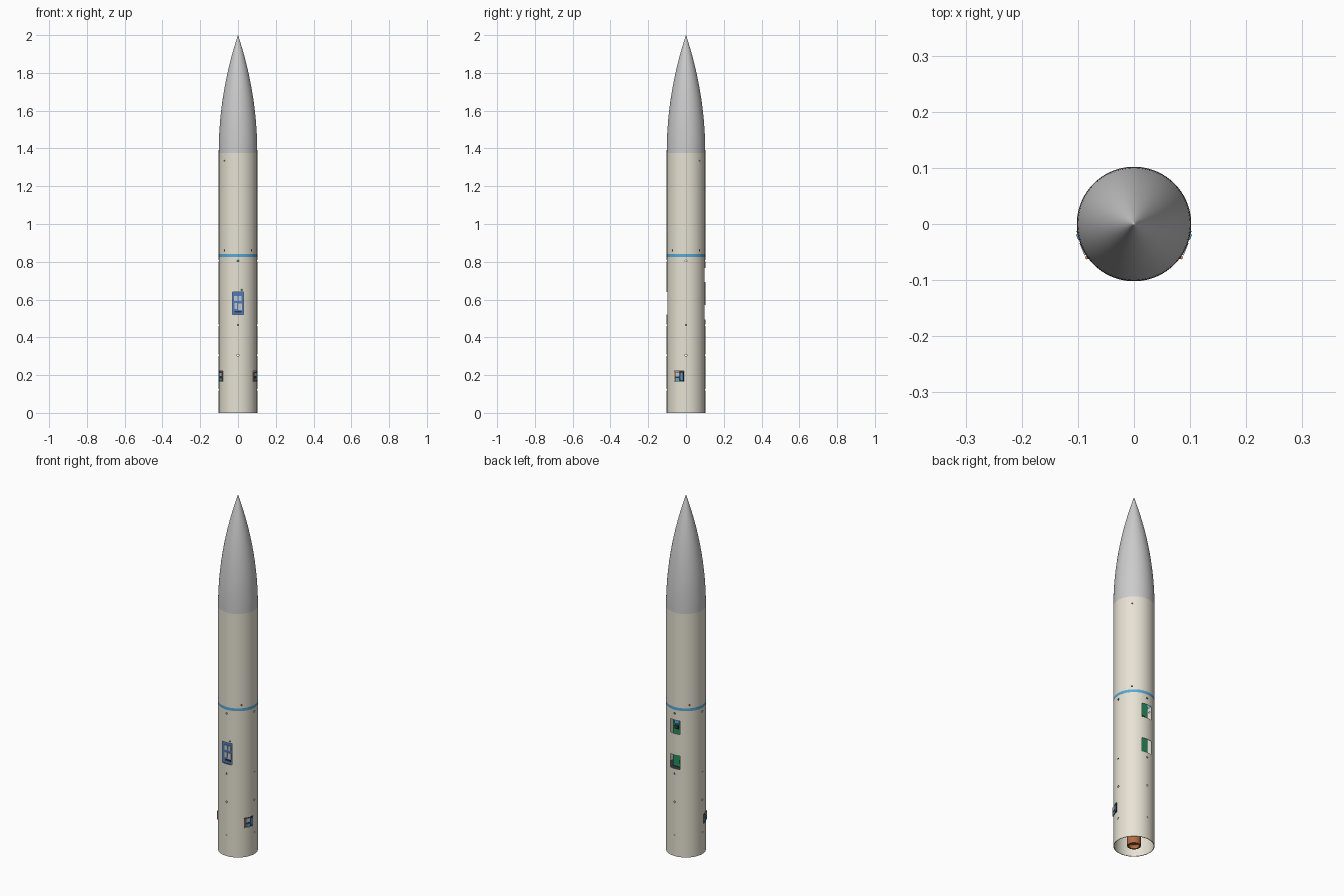
import bpy, bmesh
from math import radians, cos, sin, pi, sqrt
from mathutils import Matrix

if "Cube" in bpy.data.objects:
    bpy.data.objects.remove(bpy.data.objects["Cube"])

R, WALL, SEG = 0.102, 0.003, 96
MATS = {}
COLOURS = {
    "cream": (0.80, 0.76, 0.65, 1), "blue": (0.10, 0.40, 0.68, 1),
    "board_blue": (0.08, 0.20, 0.50, 1), "green": (0.02, 0.28, 0.11, 1),
    "dark": (0.03, 0.04, 0.05, 1), "copper": (0.45, 0.16, 0.06, 1),
    "orange": (0.75, 0.25, 0.10, 1), "silver": (0.55, 0.58, 0.62, 1),
}


def paint(ob, colour):
    if colour:
        if colour not in MATS:
            MATS[colour] = bpy.data.materials.new(colour)
            MATS[colour].diffuse_color = COLOURS[colour]
        ob.data.materials.append(MATS[colour])


def make(name, bm, colour=None):
    bmesh.ops.recalc_face_normals(bm, faces=bm.faces)
    me = bpy.data.meshes.new(name)
    bm.to_mesh(me)
    bm.free()
    ob = bpy.data.objects.new(name, me)
    bpy.context.collection.objects.link(ob)
    paint(ob, colour)
    return ob


def smooth(ob):
    bpy.ops.object.select_all(action='DESELECT')
    ob.select_set(True)
    bpy.context.view_layer.objects.active = ob
    bpy.ops.object.shade_smooth_by_angle(angle=radians(30))


def lathe(name, profile, colour=None, seg=SEG):
    """Spin a closed (r, z) profile about the z axis."""
    bm = bmesh.new()
    vs = [bm.verts.new((r, 0, z)) for r, z in profile]
    es = [bm.edges.new((vs[i], vs[(i + 1) % len(vs)])) for i in range(len(vs))]
    bmesh.ops.spin(bm, geom=vs + es, axis=(0, 0, 1), cent=(0, 0, 0),
                   angle=2 * pi, steps=seg)
    bmesh.ops.remove_doubles(bm, verts=bm.verts, dist=1e-5)
    return make(name, bm, colour)


def tube(name, r0, r1, z0, z1, colour=None):
    return lathe(name, [(r1, z0), (r1, z1), (r0, z1), (r0, z0)], colour)


def add_box(bm, radial, across, z, size, angle):
    """Box at a distance along a compass angle; size = radial, across, height."""
    m = (Matrix.Rotation(radians(angle), 4, 'Z')
         @ Matrix.Translation((radial, across, z)) @ Matrix.Diagonal((*size, 1)))
    bmesh.ops.create_cube(bm, size=1, matrix=m)


def box(name, radial, across, z, size, angle, colour):
    bm = bmesh.new()
    add_box(bm, radial, across, z, size, angle)
    return make(name, bm, colour)


# Cutter for windows and fastener holes
cut = bmesh.new()
add_box(cut, R, 0, 0.58, (0.05, 0.06, 0.12), -90)
for z in (0.532, 0.73):
    add_box(cut, R, 0, z, (0.05, 0.06, 0.076), 90)
for a in (-22, 202):
    add_box(cut, R, 0, 0.193, (0.05, 0.056, 0.056), a)
holes = [(a, z, 0.005) for a in (0, 90, 180, 270) for z in (0.122, 0.305, 0.465, 0.805)]
holes += [(a, 0.86, 0.005) for a in (45, 135, 225, 315)]
holes += [(a, 1.335, 0.003) for a in (45, 225)] + [(-79, 0.651, 0.004)]
for a, z, r in holes:
    m = (Matrix.Rotation(radians(a), 4, 'Z') @ Matrix.Translation((R, 0, z))
         @ Matrix.Rotation(pi / 2, 4, 'Y'))
    bmesh.ops.create_cone(cut, cap_ends=True, segments=16, radius1=r, radius2=r,
                          depth=0.03, matrix=m)
cutter = make("opening_cutter", cut)
cutter.hide_render = True

# Hollow body: lower tube, coloured band, upper tube
for name, z0, z1, colour in (("lower_body_tube", 0, 0.826, "cream"),
                             ("band_ring", 0.826, 0.842, "blue"),
                             ("upper_body_tube", 0.842, 1.375, "cream")):
    ob = tube(name, R - WALL, R, z0, z1, colour)
    if name != "band_ring":
        mod = ob.modifiers.new("openings", 'BOOLEAN')
        mod.operation, mod.solver, mod.object = 'DIFFERENCE', 'EXACT', cutter
        bpy.context.view_layer.objects.active = ob
        bpy.ops.object.modifier_apply(modifier=mod.name)
    smooth(ob)
bpy.data.objects.remove(cutter)

# Ogive nose cone
L = 0.625
rho = (R * R + L * L) / (2 * R)
N = 28
prof = [(0, 1.375)]
for i in range(N):
    t = L * (i / N)
    prof.append((sqrt(rho * rho - t * t) + R - rho, 1.375 + t))
prof += [(0.0035, 1.993), (0.002, 1.998), (0, 2.0)]
smooth(lathe("nose_cone", prof))

# Motor, nozzle and internal bulkheads
smooth(lathe("motor_casing", [(0, 0.02), (0.022, 0.02), (0.027, 0.002), (0.034, 0.002),
                              (0.034, 0.25), (0, 0.25)], "copper", 48))
smooth(tube("centering_ring", 0.034, R - WALL, 0.117, 0.127, "cream"))
for name, z in (("middle_bulkhead", 0.465), ("upper_bulkhead", 0.86)):
    smooth(lathe(name, [(0, z - 0.006), (R - WALL, z - 0.006),
                        (R - WALL, z + 0.006), (0, z + 0.006)], "dark"))

# Rear circuit board deep behind the two back windows
box("rear_circuit_board", 0.048, 0, 0.65, (0.004, 0.09, 0.34), 90, "green")
for i, (x, z, w, h, c) in enumerate(((-0.018, 0.74, 0.03, 0.03, "blue"),
                                     (-0.02, 0.705, 0.022, 0.02, "dark"),
                                     (0.015, 0.72, 0.02, 0.02, "dark"),
                                     (0.01, 0.515, 0.022, 0.018, "dark"))):
    box(f"rear_chip_{i}", 0.053, x, z, (0.008, w, h), 90, c)

# Front circuit board with chips
box("front_circuit_board", 0.086, 0, 0.58, (0.004, 0.07, 0.13), -90, "board_blue")
for i, (x, z, w, h, c) in enumerate(((-0.011, 0.606, 0.018, 0.026, "silver"),
                                     (0.011, 0.606, 0.016, 0.026, "silver"),
                                     (-0.012, 0.566, 0.014, 0.03, "silver"),
                                     (0.010, 0.562, 0.02, 0.034, "silver"),
                                     (0.0, 0.535, 0.035, 0.008, "dark"))):
    box(f"front_chip_{i}", 0.090, x, z, (0.005, w, h), -90, c)

# Side modules seated in the lower openings
for side, a, s in (("right", -22, 1), ("left", 202, -1)):
    box(f"{side}_module_body", 0.092, 0, 0.193, (0.016, 0.054, 0.054), a, "dark")
    for part, y, z, w, h, c in (("edge", -0.024, 0.193, 0.005, 0.05, "orange"),
                                ("screen", -0.007, 0.204, 0.024, 0.022, "silver"),
                                ("keypad", -0.007, 0.177, 0.024, 0.016, "blue"),
                                ("socket", 0.016, 0.193, 0.01, 0.036, "blue")):
        box(f"{side}_module_{part}", 0.1005, s * y, z, (0.005, w, h), a, c)

for m in bpy.data.materials:
    if m.users and not m.is_grease_pencil:
        m.use_nodes = True
        m.node_tree.nodes["Principled BSDF"].inputs["Base Color"].default_value = m.diffuse_color
